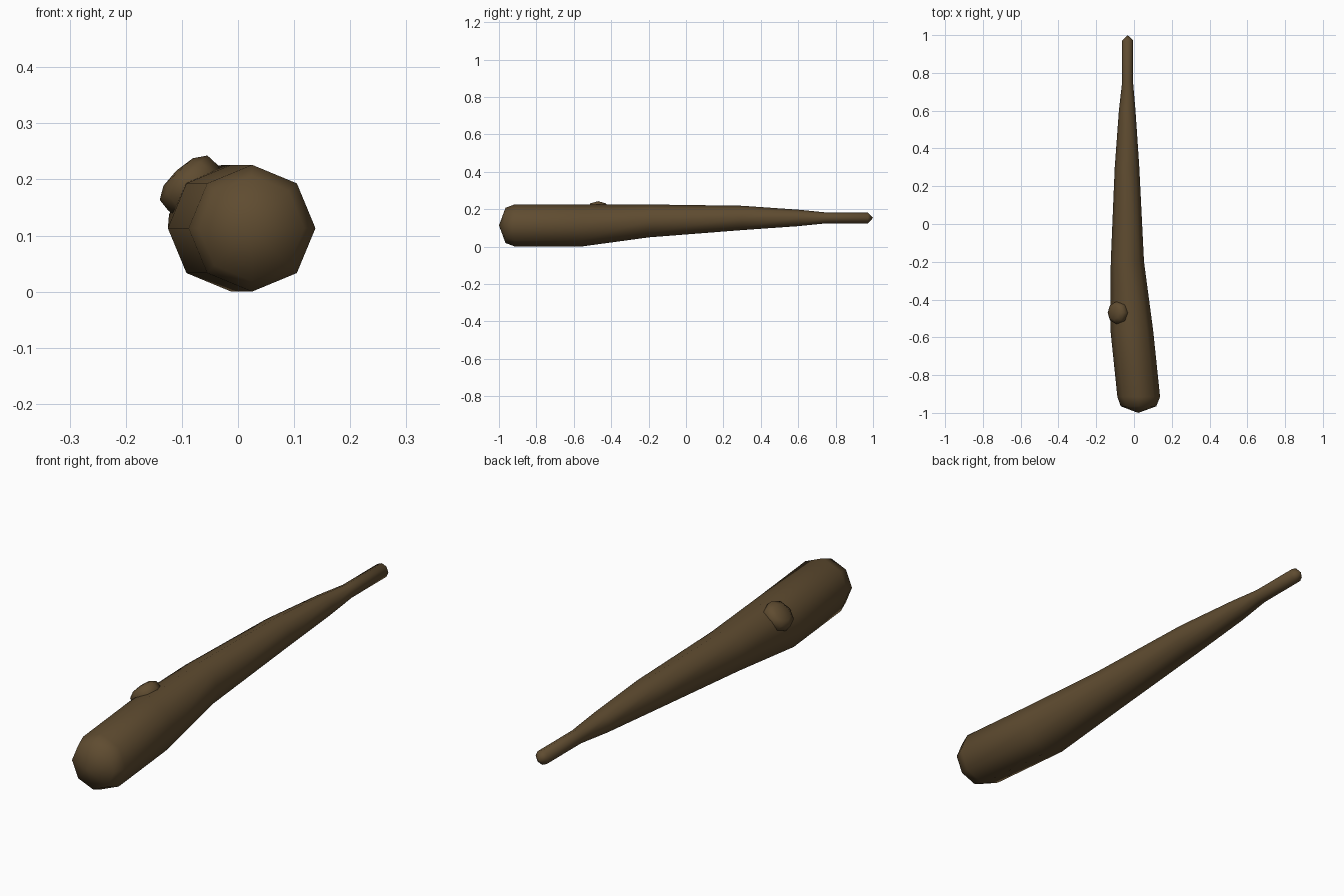
import bpy, bmesh, math
from mathutils import Vector, Matrix

if "Cube" in bpy.data.objects:
    bpy.data.objects.remove(bpy.data.objects["Cube"])

wood = bpy.data.materials.new("dark brown wood")
wood.diffuse_color = (0.115, 0.072, 0.03, 1)
wood.use_nodes = True
wood.node_tree.nodes["Principled BSDF"].inputs["Base Color"].default_value = wood.diffuse_color


def loft(name, rings, sides, place=Matrix()):
    """Closed tube along local Z; rings are (x, y, z, radius), radius 0 is a tip."""
    bm = bmesh.new()
    loops = []
    for x, y, z, r in rings:
        n = sides if r else 1
        loops.append([bm.verts.new(place @ Vector((x + r * math.cos(math.tau * i / sides),
                                                   y + r * math.sin(math.tau * i / sides), z)))
                      for i in range(n)])
    for a, b in zip(loops, loops[1:]):
        for i in range(sides):
            j = (i + 1) % sides
            if len(a) == 1:
                bm.faces.new((a[0], b[j], b[i]))
            elif len(b) == 1:
                bm.faces.new((a[i], a[j], b[0]))
            else:
                bm.faces.new((a[i], a[j], b[j], b[i]))
    bmesh.ops.recalc_face_normals(bm, faces=bm.faces)
    for f in bm.faces:
        f.smooth = True
    me = bpy.data.meshes.new(name)
    bm.to_mesh(me)
    bm.free()
    me.materials.append(wood)
    ob = bpy.data.objects.new(name, me)
    bpy.context.collection.objects.link(ob)
    return ob


# Club body: heavy rounded head, tapering to a thin handle (x, height, y, radius)
body = [(0.022, 0.113, -1.0, 0), (0.024, 0.113, -0.965, 0.094), (0.025, 0.113, -0.915, 0.113),
        (-0.012, 0.113, -0.56, 0.113), (-0.035, 0.137, -0.2, 0.088), (-0.037, 0.153, 0.3, 0.065),
        (-0.036, 0.153, 0.6, 0.044), (-0.034, 0.153, 0.75, 0.029), (-0.034, 0.153, 0.972, 0.029),
        (-0.034, 0.153, 1.0, 0)]
swap_yz = Matrix(((1, 0, 0, 0), (0, 0, 1, 0), (0, 1, 0, 0), (0, 0, 0, 1)))
loft("club_body", body, 8, swap_yz)

# Knot: sawn branch stub on the upper left of the head
axis = Vector((-0.68, 0, 0.73)).normalized()
place = Matrix.Translation((-0.097, -0.47, 0.203)) @ axis.to_track_quat('Z', 'Y').to_matrix().to_4x4()
knot = [(0, 0, -0.07, 0), (0, 0, -0.06, 0.05), (0, 0, -0.025, 0.06), (0, 0, 0, 0.058),
        (0, 0, 0.014, 0.036), (0, 0, 0.018, 0)]
loft("branch_knot", knot, 8, place)
